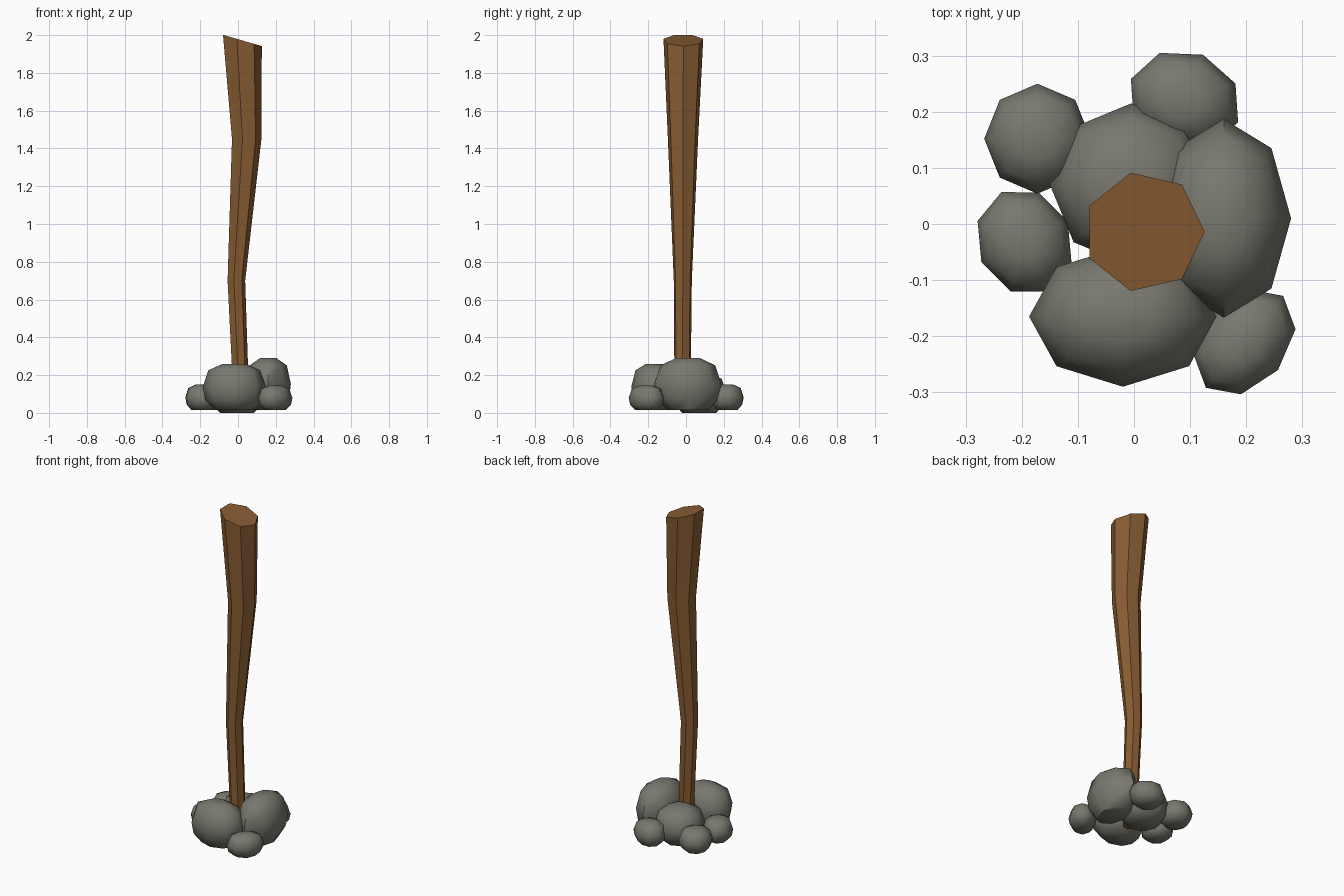
import bpy, bmesh, math
from mathutils import Vector

if "Cube" in bpy.data.objects:
    bpy.data.objects.remove(bpy.data.objects["Cube"])


def material(name, rgb):
    m = bpy.data.materials.new(name)
    m.diffuse_color = (*rgb, 1)
    m.use_nodes = True
    m.node_tree.nodes["Principled BSDF"].inputs["Base Color"].default_value = m.diffuse_color
    return m


STONE = material("grey stone", (0.19, 0.19, 0.16))
WOOD = material("brown wood", (0.25, 0.11, 0.033))


def loft(name, rings, mat, angle):
    """Skin a stack of equal rings and cap both ends."""
    bm = bmesh.new()
    loops = [[bm.verts.new(p) for p in ring] for ring in rings]
    n = len(loops[0])
    for a, b in zip(loops, loops[1:]):
        for i in range(n):
            j = (i + 1) % n
            bm.faces.new((a[i], a[j], b[j], b[i]))
    bm.faces.new(loops[0][::-1])
    bm.faces.new(loops[-1])
    bmesh.ops.recalc_face_normals(bm, faces=bm.faces)
    mesh = bpy.data.meshes.new(name)
    bm.to_mesh(mesh)
    bm.free()
    mesh.materials.append(mat)
    ob = bpy.data.objects.new(name, mesh)
    bpy.context.collection.objects.link(ob)
    bpy.ops.object.select_all(action='DESELECT')
    ob.select_set(True)
    bpy.context.view_layer.objects.active = ob
    bpy.ops.object.shade_smooth_by_angle(angle=math.radians(angle))
    return ob


def ring(cx, cy, z, rx, ry, n, phase=0.0, turn=0.0, slope=0.0):
    pts = []
    for i in range(n):
        a = 2 * math.pi * i / n + phase
        x, y = rx * math.cos(a), ry * math.sin(a)
        c, s = math.cos(turn), math.sin(turn)
        dx, dy = x * c - y * s, x * s + y * c
        pts.append(Vector((cx + dx, cy + dy, z + slope * dx)))
    return pts


# crooked seven-sided post, widening upward, with a slanted top
post = [(0.01, -0.018, 0.02, 0.044, 0), (0.008, -0.018, 0.25, 0.045, 0),
        (-0.011, -0.017, 0.70, 0.049, 0), (0.042, -0.016, 1.45, 0.082, 0),
        (0.018, -0.014, 1.973, 0.108, -0.29)]
loft("post", [ring(x, y, z, r, r, 7, slope=s) for x, y, z, r, s in post], WOOD, 50)

# rounded stones: centre x, y, radii, turn in degrees, bottom, top
stones = {
    "back_large_stone": (-0.005, 0.07, 0.145, 0.145, 0, 0.0, 0.21),
    "front_large_stone": (-0.02, -0.165, 0.167, 0.125, 0, 0.015, 0.26),
    "right_large_stone": (0.16, 0.01, 0.12, 0.177, 0, 0.015, 0.29),
    "back_small_stone": (0.09, 0.22, 0.103, 0.088, -22, 0.015, 0.15),
    "back_left_small_stone": (-0.172, 0.152, 0.095, 0.098, 0, 0.015, 0.15),
    "left_small_stone": (-0.195, -0.032, 0.085, 0.098, 25, 0.015, 0.15),
    "front_right_small_stone": (0.197, -0.21, 0.107, 0.078, 50, 0.015, 0.145),
}
profile = [(0.0, 0.62), (0.22, 0.92), (0.5, 1.0), (0.86, 0.82), (1.0, 0.36)]
for name, (x, y, rx, ry, turn, z0, z1) in stones.items():
    loft(name, [ring(x, y, z0 + (z1 - z0) * t, rx * k, ry * k, 8, 0, math.radians(turn))
                for t, k in profile], STONE, 60)
